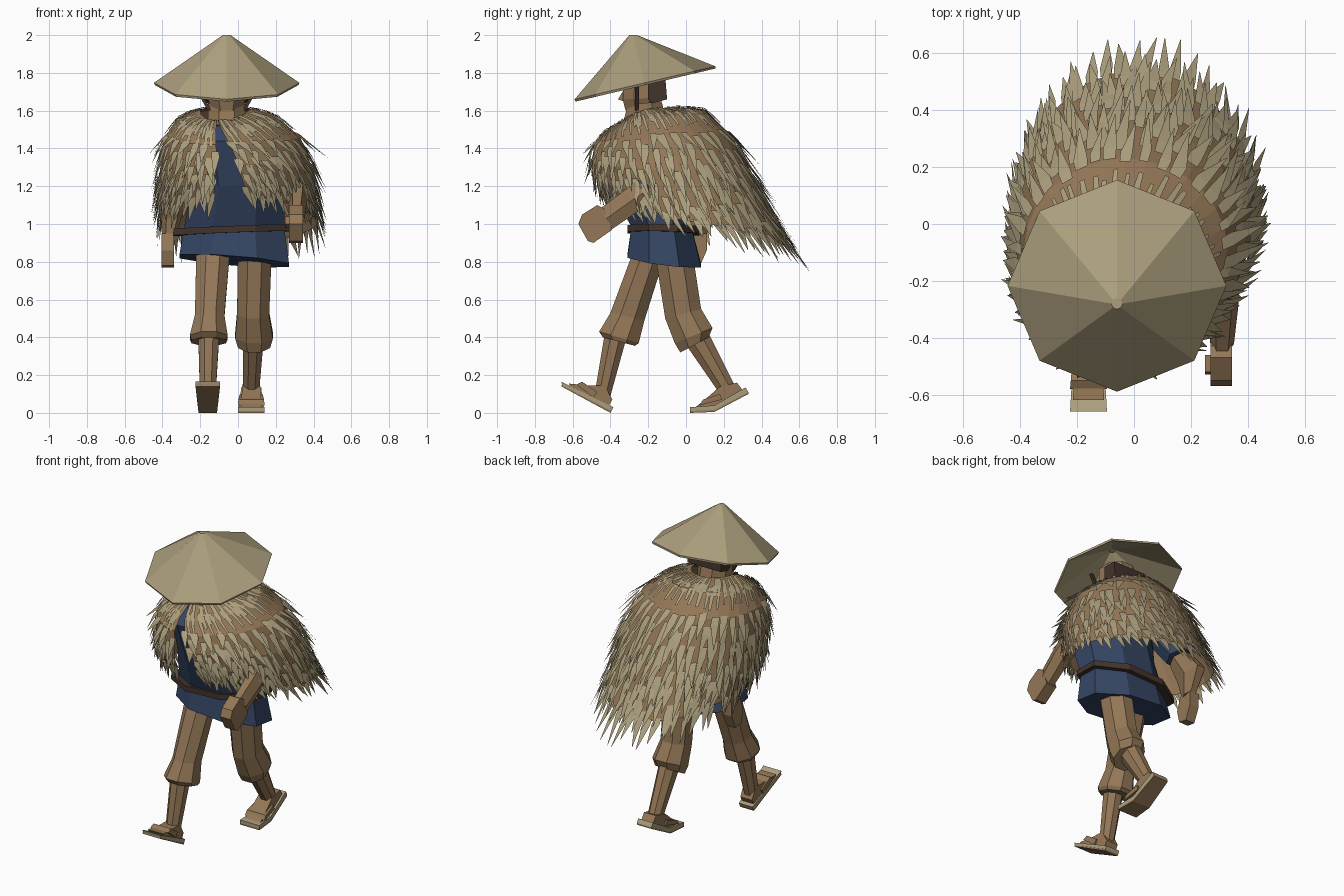
import bpy, bmesh, math, random
from mathutils import Vector

random.seed(7)


def material(name, rgb):
    m = bpy.data.materials.new(name)
    m.diffuse_color = (*rgb, 1)
    return m


STRAW = material("straw", (0.41, 0.345, 0.205))
TAN = material("tan", (0.295, 0.185, 0.095))
BLUE = material("indigo_cloth", (0.036, 0.061, 0.128))
DARK = material("dark_brown", (0.055, 0.034, 0.025))


def build(name, verts, faces, mat, solid=True):
    me = bpy.data.meshes.new(name)
    me.from_pydata(verts, [], faces)
    me.materials.append(mat)
    if solid:
        bm = bmesh.new()
        bm.from_mesh(me)
        bmesh.ops.recalc_face_normals(bm, faces=bm.faces)
        bm.to_mesh(me)
        bm.free()
    ob = bpy.data.objects.new(name, me)
    bpy.context.collection.objects.link(ob)
    return ob


def loft(name, rings, mat, n=8, flat=True):
    """Each ring: front y, front z, back y, back z, centre x, half width, optional sideways tilt."""
    verts, faces = [], []
    off = 0.5 if flat else 0
    k = 1 / math.cos(math.pi / n) if flat else 1
    for yf, zf, yb, zb, xc, rx, *tilt in rings:
        for i in range(n):
            a = (i + off) * math.tau / n
            c, s = k * math.cos(a) / 2, k * math.sin(a)
            verts.append((xc + rx * s, (yf + yb) / 2 + (yf - yb) * c,
                          (zf + zb) / 2 + (zf - zb) * c + sum(tilt) * rx * s))
    for r in range(len(rings) - 1):
        for i in range(n):
            j = (i + 1) % n
            faces.append((r * n + i, r * n + j, r * n + n + j, r * n + n + i))
    faces += [tuple(range(n)), tuple(range(len(verts) - n, len(verts)))]
    return build(name, verts, faces, mat)


def prism(name, pts, x0, x1, mat, heel=1):
    """Side profile in (y, z) extruded across x, narrowing to the factor heel at the back."""
    n, xm = len(pts), (x0 + x1) / 2
    lo, hi = min(p[0] for p in pts), max(p[0] for p in pts)
    verts = [(xm + (x - xm) * (1 + (heel - 1) * (y - lo) / (hi - lo)), y, z)
             for x in (x0, x1) for y, z in pts]
    faces = [tuple(range(n)), tuple(range(n, 2 * n))]
    faces += [(i, (i + 1) % n, n + (i + 1) % n, n + i) for i in range(n)]
    return build(name, verts, faces, mat)


# Conical hat with hollow underside
loft("hat", [(-0.30, 2.0, -0.26, 2.0, -0.06, 0.02),
             (-0.59, 1.66, 0.155, 1.835, -0.06, 0.385),
             (-0.585, 1.648, 0.155, 1.823, -0.06, 0.38),
             (-0.29, 1.965, -0.25, 1.97, -0.06, 0.02)], STRAW, 8, False)

# Head, hair, nose and chin cords
loft("neck", [(-0.34, 1.50, -0.1, 1.54, -0.06, 0.1),
              (-0.31, 1.63, -0.13, 1.65, -0.06, 0.1)], TAN)
loft("head", [(-0.32, 1.60, -0.15, 1.63, -0.06, 0.08),
              (-0.335, 1.66, -0.13, 1.67, -0.06, 0.1),
              (-0.33, 1.80, -0.13, 1.82, -0.06, 0.1)], TAN)
prism("nose", [(-0.33, 1.71), (-0.36, 1.66), (-0.33, 1.65)], -0.08, -0.04, TAN)
prism("hair", [(-0.2, 1.66), (-0.175, 1.64), (-0.1, 1.66), (-0.11, 1.78), (-0.2, 1.78)],
      -0.18, 0.06, DARK)
for s in (-1, 1):
    loft("chin_cord", [(-0.27, 1.60, -0.25, 1.60, -0.06 + s * 0.09, 0.01),
                       (-0.27, 1.74, -0.25, 1.74, -0.06 + s * 0.17, 0.01)], DARK, 4)

# Robe and belt
loft("robe", [(-0.36, 1.52, -0.1, 1.55, -0.07, 0.1),
              (-0.44, 1.44, -0.03, 1.48, -0.04, 0.22),
              (-0.38, 1.2, 0.0, 1.2, 0, 0.25),
              (-0.29, 0.98, 0.03, 0.98, -0.02, 0.265),
              (-0.31, 0.83, 0.08, 0.78, -0.02, 0.29, -0.08)], BLUE)
loft("belt", [(-0.31, 0.99, 0.07, 0.985, -0.035, 0.305, 0.04),
              (-0.31, 0.955, 0.07, 0.945, -0.035, 0.31, 0.04)], DARK)

# Legs: trouser, shin, foot, sandal
loft("front_trouser", [(-0.27, 0.88, -0.09, 0.9, -0.13, 0.09),
                       (-0.40, 0.53, -0.22, 0.49, -0.15, 0.078),
                       (-0.46, 0.43, -0.25, 0.37, -0.155, 0.1),
                       (-0.44, 0.40, -0.27, 0.355, -0.155, 0.09)], TAN)
loft("front_shin", [(-0.43, 0.42, -0.32, 0.38, -0.155, 0.055),
                    (-0.48, 0.12, -0.40, 0.09, -0.16, 0.042)], TAN)
prism("front_foot", [(-0.62, 0.155), (-0.52, 0.145), (-0.43, 0.145), (-0.39, 0.07),
                     (-0.41, 0.035), (-0.61, 0.135)], -0.215, -0.105, TAN, 0.75)
prism("front_sandal", [(-0.655, 0.145), (-0.395, 0.01), (-0.385, 0.03), (-0.66, 0.165)],
      -0.225, -0.095, STRAW, 0.75)
prism("front_sandal_sole", [(-0.66, 0.14), (-0.40, 0.0), (-0.395, 0.01), (-0.657, 0.15)],
      -0.225, -0.095, TAN, 0.75)
prism("front_sandal_strap", [(-0.58, 0.15), (-0.55, 0.165), (-0.47, 0.11), (-0.49, 0.08)],
      -0.225, -0.095, TAN, 0.85)

loft("rear_trouser", [(-0.17, 0.88, 0.03, 0.88, 0.09, 0.09),
                      (-0.11, 0.5, 0.08, 0.55, 0.08, 0.085),
                      (-0.06, 0.37, 0.14, 0.45, 0.085, 0.1),
                      (-0.03, 0.32, 0.12, 0.40, 0.085, 0.085)], TAN)
loft("rear_shin", [(0.0, 0.36, 0.12, 0.42, 0.08, 0.055),
                   (0.18, 0.10, 0.26, 0.14, 0.07, 0.042)], TAN)
prism("rear_foot", [(0.05, 0.03), (0.10, 0.07), (0.18, 0.14), (0.27, 0.16),
                    (0.30, 0.12), (0.15, 0.03)], 0.015, 0.125, TAN, 0.75)
prism("rear_sandal", [(0.02, 0.01), (0.15, 0.015), (0.33, 0.11), (0.315, 0.135),
                      (0.15, 0.04), (0.02, 0.03)], 0.0, 0.14, STRAW, 0.75)
prism("rear_sandal_sole", [(0.02, 0.0), (0.15, 0.005), (0.33, 0.10), (0.33, 0.11),
                           (0.15, 0.015), (0.02, 0.01)], 0.0, 0.14, TAN, 0.75)
prism("rear_sandal_strap", [(0.07, 0.04), (0.09, 0.07), (0.18, 0.1), (0.19, 0.07)],
      0.0, 0.14, TAN, 0.85)

# Arms: sleeve, forearm, hand
loft("right_sleeve", [(-0.25, 1.46, -0.08, 1.46, 0.2, 0.06),
                      (-0.27, 1.22, -0.14, 1.16, 0.3, 0.06)], BLUE, 6)
loft("right_forearm", [(-0.26, 1.23, -0.19, 1.10, 0.315, 0.045),
                       (-0.33, 1.175, -0.25, 1.07, 0.315, 0.045),
                       (-0.45, 1.085, -0.395, 0.97, 0.31, 0.036)], TAN, 6)
prism("right_hand", [(-0.43, 1.08), (-0.47, 1.10), (-0.55, 1.05), (-0.57, 1.0),
                     (-0.52, 0.91), (-0.49, 0.90), (-0.39, 0.97)], 0.27, 0.345, TAN)
prism("right_thumb", [(-0.46, 1.04), (-0.52, 1.04), (-0.53, 1.0), (-0.46, 0.98)],
      0.25, 0.275, TAN)
loft("left_sleeve", [(-0.2, 1.42, -0.06, 1.46, -0.24, 0.06),
                     (-0.04, 1.18, 0.1, 1.22, -0.32, 0.06)], BLUE, 6)
loft("left_forearm", [(-0.03, 1.17, 0.1, 1.21, -0.33, 0.05),
                      (0.02, 1.03, 0.2, 1.08, -0.35, 0.05),
                      (0.03, 0.93, 0.11, 0.95, -0.365, 0.033)], TAN, 6)
prism("left_hand", [(0.02, 0.95), (-0.01, 0.86), (0.01, 0.78), (0.07, 0.77),
                    (0.11, 0.86), (0.11, 0.95)], -0.405, -0.34, TAN)

# Cape rings: front y z, back y z, side y z, centre x, half width
CAPE = [(-0.33, 1.55, -0.06, 1.62, -0.20, 1.61, -0.06, 0.13),
        (-0.43, 1.49, 0.10, 1.605, -0.15, 1.565, -0.05, 0.26),
        (-0.49, 1.42, 0.23, 1.48, -0.10, 1.46, -0.03, 0.36),
        (-0.50, 1.32, 0.35, 1.27, -0.06, 1.28, -0.005, 0.405),
        (-0.48, 1.23, 0.44, 1.08, -0.01, 1.13, 0.0, 0.42),
        (-0.44, 1.16, 0.54, 0.90, 0.04, 1.01, 0.01, 0.42)]


def cape_point(u, t):
    """u in 0..1 around from the front opening, t in 0..1 from neck to hem."""
    f = min(max(t, 0), 1) * (len(CAPE) - 1)
    i = min(int(f), len(CAPE) - 2)
    yf, zf, yb, zb, ys, zs, xc, rx = [a + (b - a) * (f - i)
                                      for a, b in zip(CAPE[i], CAPE[i + 1])]
    gap = 0.03 + 0.18 * t
    a = gap + u * (math.tau - 2 * gap)
    c, s = math.cos(a), math.sin(a)
    w = abs(c)
    y, z = (yf, zf) if c > 0 else (yb, zb)
    return Vector((xc - 0.05 * max(c, 0) + rx * s, ys + (y - ys) * w, zs + (z - zs) * w ** 1.3))


COLS, ROWS = 28, 10
grid = [cape_point(i / COLS, r / ROWS) for r in range(ROWS + 1) for i in range(COLS + 1)]
quads = [(r * (COLS + 1) + i, r * (COLS + 1) + i + 1,
          (r + 1) * (COLS + 1) + i + 1, (r + 1) * (COLS + 1) + i)
         for r in range(ROWS) for i in range(COLS)]
build("cape_lining", grid, quads, TAN)

# Layered straw blades: sparse yoke strips, then overlapping pointed rows to the hem
verts, faces = [], []


def blade(u, t, width, reach, lift, follow=False):
    p = cape_point(u, t)
    top = min(t + 0.06, 1)
    down = cape_point(u, top) - cape_point(u, top - 0.1)
    length = max(down.length * 10 * reach, 0.12) * random.uniform(0.75, 1.2)
    down.normalize()
    across = (cape_point(u + 0.01, t) - cape_point(u - 0.01, t)).normalized()
    out = across.cross(down).normalized()
    if out.dot(p - Vector((0, -0.1, 1.1))) < 0:
        out = -out
    side = across * width * random.uniform(0.8, 1.2)
    base = p + out * random.uniform(0.005, 0.011)
    mid = base + down * length * 0.25 + out * lift * 0.3
    tip = base + down * length + out * lift * random.uniform(0.5, 1.3)
    tip += across * random.uniform(-0.03, 0.03)
    end = 0.05
    if follow:
        mid = cape_point(u, t + reach * 0.5) + out * 0.012
        tip = cape_point(u, t + reach) + out * 0.012
        end = 0.7
    b = len(verts)
    verts.extend([base - side * 0.9, base + side * 0.9, mid + side, tip + side * end,
                  tip - side * end, mid - side])
    faces.extend([(b, b + 1, b + 2, b + 5), (b + 5, b + 2, b + 3, b + 4)])


for t, n in ((0.03, 38), (0.13, 46)):
    for i in range(n):
        u = (i + 0.5 + random.uniform(-0.25, 0.25)) / n
        front = max(math.cos(u * math.tau), 0)
        blade(u, t + random.uniform(-0.02, 0.02), 0.011,
              random.uniform(0.17, 0.22) + 0.09 * front, 0.012, True)
for r in range(8):
    n = 35 + r * 2
    for i in range(n):
        u = (i + 0.5 * (r % 2) + 0.25 + random.uniform(-0.25, 0.25)) / n
        blade(u, 0.38 + r * 0.083 + random.uniform(-0.025, 0.025), 0.022, 0.2, 0.03)
build("cape_straw", verts, faces, STRAW, False)
